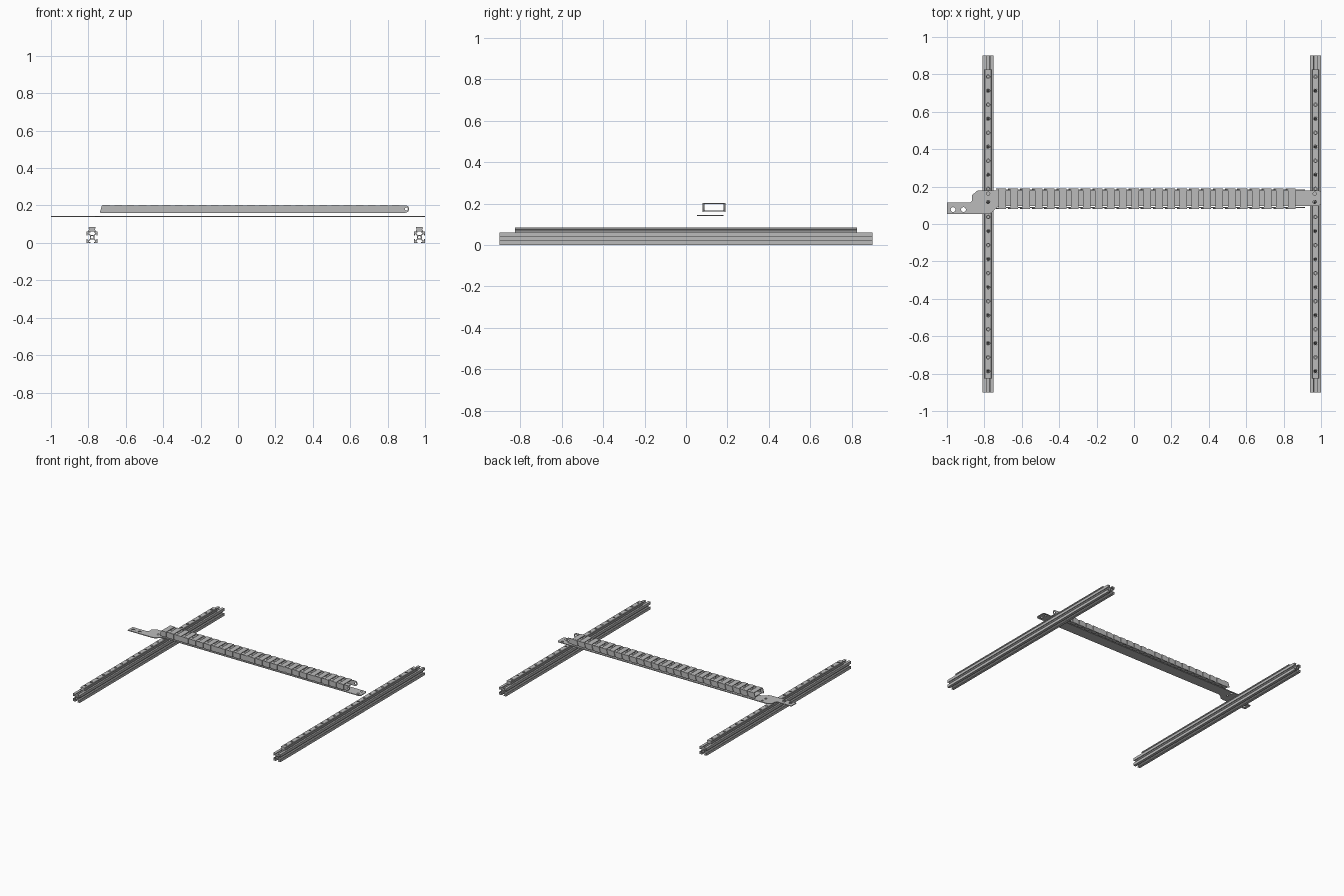
import bpy, bmesh, math
from mathutils import Matrix, Vector

old = bpy.data.objects.get("Cube")
if old:
    bpy.data.objects.remove(old, do_unlink=True)


def material(name, rgb):
    m = bpy.data.materials.new(name)
    m.use_nodes = True
    m.diffuse_color = (*rgb, 1)
    m.node_tree.nodes["Principled BSDF"].inputs["Base Color"].default_value = (*rgb, 1)
    return m


GREY = material("light_grey_metal", (0.5, 0.5, 0.5))
DARK = material("dark_screw", (0.04, 0.04, 0.04))
UPRIGHT = Matrix.Rotation(math.pi / 2, 4, "X")  # outline drawn in x, z


def circle(x, y, r, n=20):
    return [(x + r * math.cos(2 * math.pi * i / n), y + r * math.sin(2 * math.pi * i / n))
            for i in range(n)]


def mirrored(half):
    return half + [(-x, y) for x, y in reversed(half)]


def extruded(loops, depth, place):
    """Mesh of a filled outline with holes, extruded evenly both ways."""
    cu = bpy.data.curves.new("outline", "CURVE")
    cu.dimensions = "2D"
    cu.fill_mode = "BOTH"
    cu.extrude = depth / 2
    for pts in loops:
        s = cu.splines.new("POLY")
        s.points.add(len(pts) - 1)
        for p, (x, y) in zip(s.points, pts):
            p.co = (x, y, 0, 1)
        s.use_cyclic_u = True
    tmp = bpy.data.objects.new("outline", cu)
    me = bpy.data.meshes.new_from_object(tmp)
    bpy.data.objects.remove(tmp)
    bpy.data.curves.remove(cu)
    bm = bmesh.new()
    bm.from_mesh(me)
    bmesh.ops.remove_doubles(bm, verts=bm.verts, dist=1e-5)
    bmesh.ops.recalc_face_normals(bm, faces=bm.faces)
    bm.transform(place)
    bm.to_mesh(me)
    bm.free()
    return me


def add(name, me, mat=GREY, loc=(0, 0, 0)):
    ob = bpy.data.objects.new(name, me)
    me.materials.clear()
    me.materials.append(mat)
    ob.location = loc
    bpy.context.collection.objects.link(ob)
    bpy.ops.object.select_all(action="DESELECT")
    ob.select_set(True)
    bpy.context.view_layer.objects.active = ob
    bpy.ops.object.shade_smooth_by_angle(angle=math.radians(30))
    return ob


def cylinders(ys, r, z0, z1):
    bm = bmesh.new()
    for y in ys:
        bmesh.ops.create_cone(bm, cap_ends=True, segments=20, radius1=r, radius2=r,
                              depth=z1 - z0, matrix=Matrix.Translation((0, y, (z0 + z1) / 2)))
    me = bpy.data.meshes.new("cylinders")
    bm.to_mesh(me)
    bm.free()
    return me


# slotted beam profile: one side repeated four times around a centre bore
side = mirrored([(.03, .03), (.009, .03), (.009, .0245), (.0165, .0245), (.0165, .021), (.0085, .0125)])[:-1]
beam_outline = []
for k in range(4):
    turn = Matrix.Rotation(k * math.pi / 2, 2)
    beam_outline += [tuple(turn @ Vector(p)) for p in side]
beam_mesh = extruded([beam_outline, circle(0, 0, .0075)], 1.8,
                     Matrix.Translation((0, 0, .03)) @ UPRIGHT)

# guide rail with waisted sides and counterbored holes
rail_outline = mirrored([(.018, 0), (.018, .008), (.0145, .011), (.0145, .015),
                         (.018, .018), (.018, .023), (.016, .025)])
rail_mesh = extruded([rail_outline], 1.65, Matrix.Translation((0, 0, .06)) @ UPRIGHT)
hole_ys = [.075 * (i - 10.5) for i in range(22)]
rail = add("guide_rail_left", rail_mesh)
cutters = []
for r, z0, z1 in ((.0095, .072, .1), (.0055, .05, .08)):
    cut = bpy.data.objects.new("hole_cutter", cylinders(hole_ys, r, z0, z1))
    cut.hide_render = True
    bpy.context.collection.objects.link(cut)
    mod = rail.modifiers.new("holes", "BOOLEAN")
    mod.operation = "DIFFERENCE"
    mod.solver = "EXACT"
    mod.object = cut
    cutters.append(cut)
bpy.context.view_layer.update()
rail_mesh = bpy.data.meshes.new_from_object(
    rail.evaluated_get(bpy.context.evaluated_depsgraph_get()))
for ob in cutters + [rail]:
    bpy.data.objects.remove(ob)

screw_mesh = cylinders(hole_ys[::2], .0085, .0725, .083)
for label, x in (("right", -.78), ("left", .97)):
    add("slotted_beam_" + label, beam_mesh, loc=(x, 0, 0))
    add("guide_rail_" + label, rail_mesh, loc=(x, 0, 0))
    add("rail_screws_" + label, screw_mesh, DARK, (x, 0, 0))

# flat carrier plate with end tab and screw holes
plate_outline = [(-1, .053), (-.79, .053), (-.765, .058), (-.75, .073), (-.735, .088), (-.71, .095),
                 (.985, .095), (1, .105), (1, .17), (.99, .18),
                 (-.835, .18), (-.865, .155), (-.865, .125), (-.877, .115), (-1, .115)]
plate_holes = [circle(-.967, .077, .013), circle(-.912, .077, .013)]
plate_holes += [circle(x, y, .009) for x in (-.78, .966) for y in (.118, .162)]
add("carrier_plate", extruded([plate_outline] + plate_holes, .006, Matrix.Translation((0, 0, .142))))

# cable chain: one hollow link, repeated along x
PITCH, BASE, TOP, MID, COUNT = .0645, .16, .202, .135, 25
outer = [(0, BASE + .004), (.004, BASE), (.054, BASE), (.054, TOP), (.014, TOP), (.009, TOP - .004)]
r = (TOP - BASE) / 2
tongue = [(.03, TOP - .001), (.03, BASE + .001)]
tongue += [(.084 + r * math.cos(a), BASE + r + (r - .001) * math.sin(a))
           for a in [math.pi * (i / 10 - .5) for i in range(11)]]
bm = bmesh.new()
for s in (-1, 1):
    for loops, y in (([outer], .0525), ([tongue, circle(.09, BASE + r, .008, 14)], .0475)):
        part = extruded(loops, .005, Matrix.Translation((0, MID + s * y, 0)) @ UPRIGHT)
        bm.from_mesh(part)
        bpy.data.meshes.remove(part)
for z in (BASE + .003, TOP - .002):  # cross bars under and over the cables
    bmesh.ops.create_cube(bm, size=1, matrix=Matrix.Translation((.034, MID, z))
                          @ Matrix.Diagonal((.04, .1, .005, 1)))
link_mesh = bpy.data.meshes.new("chain_link")
bm.to_mesh(link_mesh)
bm.free()
chain = add("cable_chain", link_mesh, loc=(-.738, 0, 0))
arr = chain.modifiers.new("links", "ARRAY")
arr.count = COUNT
arr.use_relative_offset = False
arr.use_constant_offset = True
arr.constant_offset_displace = (PITCH, 0, 0)
